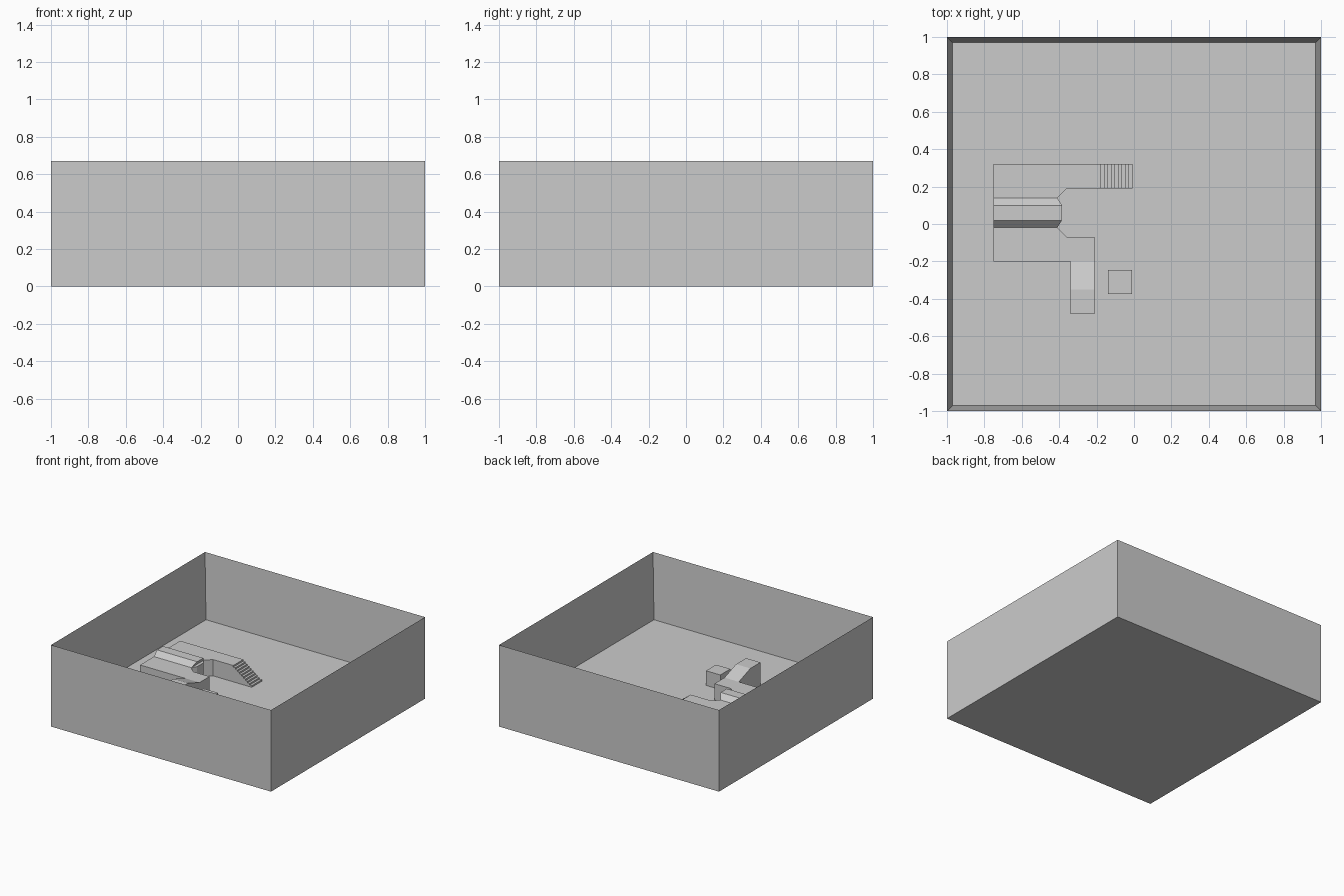
import bpy, bmesh

if "Cube" in bpy.data.objects:
    bpy.data.objects.remove(bpy.data.objects["Cube"])

FLOOR, DECK, RIDGE, HIGH, TOP = 0.133, 0.267, 0.307, 0.32, 0.67


def finish(name, bm):
    bmesh.ops.recalc_face_normals(bm, faces=bm.faces)
    mesh = bpy.data.meshes.new(name)
    bm.to_mesh(mesh)
    bm.free()
    ob = bpy.data.objects.new(name, mesh)
    bpy.context.collection.objects.link(ob)
    return ob


def prism(name, points, offset):
    """Extrude a closed outline of 3D points along an offset."""
    bm = bmesh.new()
    face = bm.faces.new([bm.verts.new(p) for p in points])
    new = bmesh.ops.extrude_face_region(bm, geom=[face], use_keep_orig=True)["geom"]
    bmesh.ops.translate(bm, vec=offset,
                        verts=[v for v in new if isinstance(v, bmesh.types.BMVert)])
    return finish(name, bm)


def rect(x0, x1, y0, y1, z):
    return [(x0, y0, z), (x1, y0, z), (x1, y1, z), (x0, y1, z)]


# Open tray: block with its top inset and pushed down to the floor
bm = bmesh.new()
base = bm.faces.new([bm.verts.new(p) for p in rect(-1, 1, -1, 1, 0)])
new = bmesh.ops.extrude_face_region(bm, geom=[base], use_keep_orig=True)["geom"]
bmesh.ops.translate(bm, vec=(0, 0, TOP),
                    verts=[v for v in new if isinstance(v, bmesh.types.BMVert)])
bm.faces.ensure_lookup_table()
top = next(f for f in bm.faces if all(v.co.z > 0.5 for v in f.verts))
bmesh.ops.inset_region(bm, faces=[top], thickness=0.03, use_even_offset=True)
for v in top.verts:
    v.co.z = FLOOR
finish("walled_room", bm)

# Raised deck with a faceted notch on its right side
deck = [(-0.75, -0.2), (-0.21, -0.2), (-0.21, -0.07), (-0.36, -0.07),
        (-0.41, -0.02), (-0.385, 0.02), (-0.385, 0.1), (-0.41, 0.14),
        (-0.36, 0.19), (-0.195, 0.19), (-0.195, 0.32), (-0.75, 0.32)]
prism("deck", [(x, y, FLOOR) for x, y in deck], (0, 0, DECK - FLOOR))

# Bevelled ridge on the deck, its end following the notch
section = [(-0.02, DECK, -0.41), (0.02, RIDGE, -0.385),
           (0.1, RIDGE, -0.385), (0.14, DECK, -0.41)]
bm = bmesh.new()
left = [bm.verts.new((-0.75, y, z)) for y, z, x in section]
right = [bm.verts.new((x, y, z)) for y, z, x in section]
bm.faces.new(left)
bm.faces.new((right[0], right[1], right[3]))
bm.faces.new((right[1], right[2], right[3]))
for i in range(4):
    j = (i + 1) % 4
    bm.faces.new((left[i], left[j], right[j], right[i]))
finish("deck_ridge", bm)

# Ramp up from the deck to a small upper landing
ramp = [(-0.2, FLOOR), (-0.2, DECK), (-0.35, HIGH), (-0.48, HIGH), (-0.48, FLOOR)]
prism("ramp_and_landing", [(-0.34, y, z) for y, z in ramp], (0.13, 0, 0))

# Staircase from the deck down to the floor
steps, x0, x1 = 10, -0.195, -0.008
run, rise = (x1 - x0) / steps, (DECK - FLOOR) / steps
profile = [(x0, FLOOR)]
for i in range(steps):
    z = DECK - i * rise
    profile += [(x0 + i * run, z), (x0 + (i + 1) * run, z)]
profile.append((x1, FLOOR))
prism("stairs", [(x, 0.19, z) for x, z in profile], (0, 0.13, 0))

# Loose crate on the floor
prism("crate", rect(-0.14, -0.01, -0.375, -0.245, FLOOR), (0, 0, 0.12))
